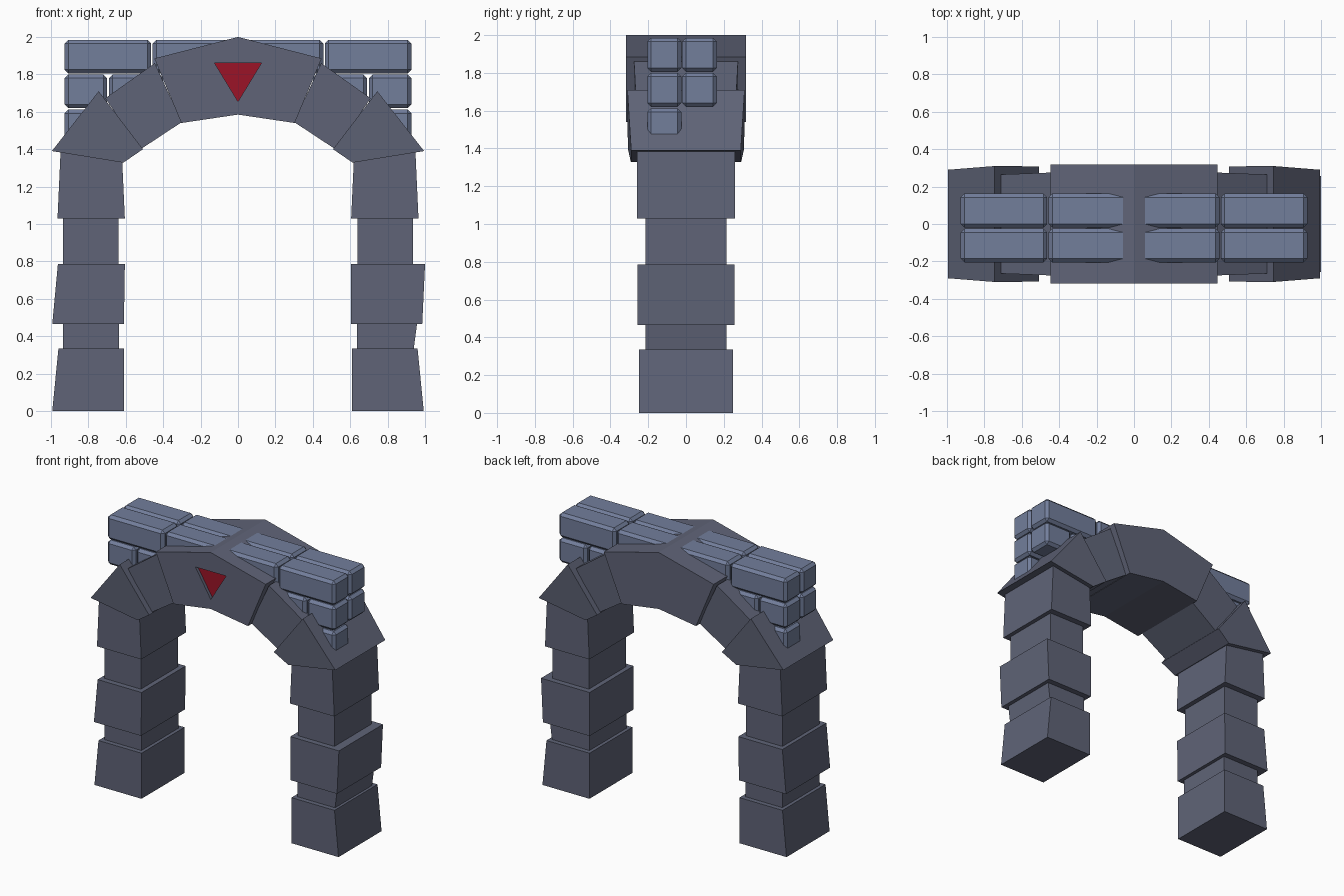
import bpy, bmesh

if "Cube" in bpy.data.objects:
    bpy.data.objects.remove(bpy.data.objects["Cube"])


def material(name, color):
    m = bpy.data.materials.new(name)
    m.diffuse_color = (*color, 1)
    m.use_nodes = True
    m.node_tree.nodes["Principled BSDF"].inputs["Base Color"].default_value = m.diffuse_color
    return m


stone = material("dark_stone", (0.115, 0.127, 0.185))
brick_mat = material("blue_brick", (0.17, 0.21, 0.33))
red = material("red_inlay", (0.33, 0.007, 0.02))


def finish(bm, name, mat):
    bmesh.ops.recalc_face_normals(bm, faces=bm.faces)
    me = bpy.data.meshes.new(name)
    bm.to_mesh(me)
    bm.free()
    me.materials.append(mat)
    ob = bpy.data.objects.new(name, me)
    bpy.context.collection.objects.link(ob)
    return ob


def prism(name, points, mat=stone, sx=1):
    """Extrude an x-z outline along y; each point is (x, z, half depth)."""
    bm = bmesh.new()
    f = [bm.verts.new((sx * x, -d, z)) for x, z, d in points]
    b = [bm.verts.new((sx * x, d, z)) for x, z, d in points]
    bm.faces.new(f)
    bm.faces.new(b[::-1])
    n = len(points)
    for i in range(n):
        j = (i + 1) % n
        bm.faces.new((f[i], b[i], b[j], f[j]))
    return finish(bm, name, mat)


def brick(name, x0, x1, y0, y1, z0, z1):
    bm = bmesh.new()
    bmesh.ops.create_cube(bm, size=1)
    for v in bm.verts:
        v.co = (x1 if v.co.x > 0 else x0, y1 if v.co.y > 0 else y0,
                z1 if v.co.z > 0 else z0)
    bmesh.ops.bevel(bm, geom=bm.edges[:], offset=0.02, segments=1, affect='EDGES')
    finish(bm, name, brick_mat)


# Pillar blocks: z0, z1, inner/outer x at bottom, inner/outer x at top, half depth
left = [(0, 0.335, 0.61, 0.993, 0.61, 0.96, 0.25),
        (0.335, 0.465, 0.635, 0.935, 0.635, 0.935, 0.215),
        (0.465, 0.785, 0.61, 0.993, 0.605, 0.963, 0.256),
        (0.785, 1.03, 0.64, 0.935, 0.64, 0.935, 0.215),
        (1.03, 1.40, 0.605, 0.965, 0.622, 0.948, 0.26)]
right = list(left)
right[1] = (0.335, 0.465, 0.635, 0.94, 0.635, 0.957, 0.215)
right[2] = (0.465, 0.785, 0.605, 0.985, 0.605, 1.0, 0.256)

for side, sx, blocks in (("left", -1, left), ("right", 1, right)):
    for k, (z0, z1, a, b, c, e, d) in enumerate(blocks):
        prism(f"{side}_pillar_block_{k + 1}",
              [(a, z0, d), (b, z0, d), (e, z1, d), (c, z1, d)], sx=sx)
    # Arch stones
    prism(side + "_springer_stone", [(0.995, 1.39, 0.29), (0.745, 1.71, 0.31),
          (0.508, 1.40, 0.308), (0.613, 1.328, 0.292)], sx=sx)
    prism(side + "_haunch_stone", [(0.71, 1.672, 0.265), (0.445, 1.86, 0.275),
          (0.30, 1.545, 0.275), (0.52, 1.40, 0.265)], sx=sx)

    # Bricks behind the arch, two deep in running bond
    rows = ((-0.205, -0.025), (-0.02, 0.163))
    for r, (y0, y1) in enumerate(rows):
        tag = ("front", "back")[r]
        spans = [(0.465, 0.927, 1.805, 1.985), (0.02, 0.457, 1.805, 1.985),
                 (0.7, 0.927, 1.62, 1.8), (0.4, 0.69, 1.62, 1.8)]
        # the lowest brick sits on one row only, opposite at each end
        if (r == 0) == (sx == 1):
            spans.append((0.6, 0.927, 1.435, 1.612))
        for k, (a, b, z0, z1) in enumerate(spans):
            brick(f"{side}_{tag}_brick_{k + 1}", min(a * sx, b * sx),
                  max(a * sx, b * sx), y0, y1, z0, z1)

# Keystone
D = 0.317
key = prism("keystone", [(-0.447, 1.885, D), (0, 2.0, D), (0.447, 1.885, D),
            (0.303, 1.54, D), (0, 1.585, D), (-0.303, 1.54, D)])

# Triangular recess in the keystone front with a red inlay at its bottom
tri = [(-0.125, 1.86), (0.125, 1.86), (0, 1.655)]
cutter = prism("recess_cutter", [(x, z, 0.05) for x, z in tri])
cutter.location.y = -D + 0.02
cutter.hide_render = True
cutter.hide_viewport = True
mod = key.modifiers.new("recess", 'BOOLEAN')
mod.operation = 'DIFFERENCE'
mod.solver = 'EXACT'
mod.object = cutter
cutter.scale.y = 1.0
cutter.location.y = -D + 0.025 - 0.05

bm = bmesh.new()
bm.faces.new([bm.verts.new((x, -D + 0.023, z)) for x, z in reversed(tri)])
inlay = finish(bm, "red_triangle_inlay", red)
if inlay.data.polygons[0].normal.y > 0:
    inlay.data.flip_normals()
